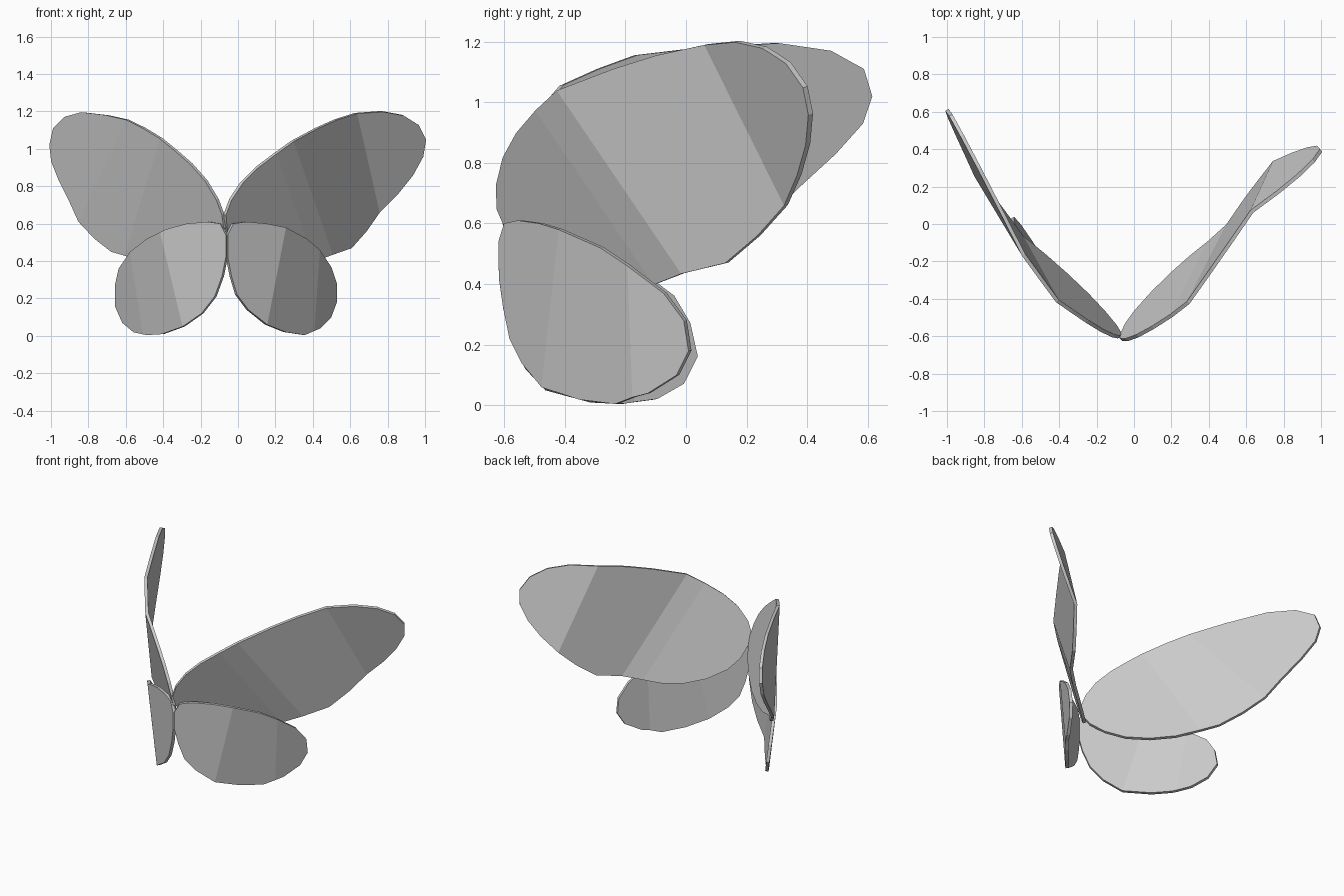
import bpy, bmesh
from mathutils import Vector

THICK = 0.02


def wing(name, outline, base, folds):
    """Flat plate drawn in (x, z), creased along fold lines and bent in y.
    base: x, z, y of the root and the slopes along x and z.
    folds: two ends of a crease, then a point beyond it and its depth y."""
    x0, z0, y0, sx, sz = base
    bends = []

    def depth(x, z):
        y = y0 + sx * (x - x0) + sz * (z - z0)
        for p, n, k in bends:
            y += k * max(0.0, (Vector((x, z)) - p).dot(n))
        return y

    bm = bmesh.new()
    bm.faces.new([bm.verts.new((x, 0, z)) for x, z in outline])
    for a, b, target, y in folds:
        a, b, t = Vector(a), Vector(b), Vector(target)
        n = Vector((b.y - a.y, a.x - b.x)).normalized()
        if (t - a).dot(n) < 0:
            n = -n
        bends.append((a, n, (y - depth(*t)) / (t - a).dot(n)))
        bmesh.ops.bisect_plane(bm, geom=bm.verts[:] + bm.edges[:] + bm.faces[:], dist=0.004,
                               plane_co=(a.x, 0, a.y), plane_no=(n.x, 0, n.y))
    for v in bm.verts:
        v.co.y = depth(v.co.x, v.co.z)
    mesh = bpy.data.meshes.new(name)
    bm.to_mesh(mesh)
    bm.free()
    obj = bpy.data.objects.new(name, mesh)
    bpy.context.collection.objects.link(obj)
    mod = obj.modifiers.new("thickness", 'SOLIDIFY')
    mod.thickness = THICK
    mod.offset = 0
    return obj


# Upper wing, right
wing("upper_wing_right",
     [(-.065, .58), (-.07, .65), (-.04, .73), (.02, .82), (.1, .9), (.2, .975), (.29, 1.04),
      (.42, 1.11), (.52, 1.155), (.63, 1.19), (.77, 1.2), (.88, 1.18), (.96, 1.13), (1, 1.05),
      (.985, .96), (.93, .86), (.85, .76), (.75, .66), (.68, .56), (.6, .47), (.5, .435),
      (.4, .40), (.3, .37), (.2, .365), (.1, .385), (.01, .435), (-.04, .5)],
     (-.07, .6, -.6, .91, -.362),
     [((.2, .975), (.4, .40), (.29, 1.04), -.42),
      ((.29, 1.04), (.5, .435), (.75, .66), .33),
      ((.63, 1.19), (.75, .66), (1, 1.03), .40)])

# Upper wing, left
wing("upper_wing_left",
     [(-.07, .58), (-.08, .65), (-.11, .73), (-.17, .83), (-.25, .92), (-.33, .99), (-.41, 1.055),
      (-.5, 1.11), (-.59, 1.155), (-.7, 1.18), (-.83, 1.195), (-.92, 1.17), (-.98, 1.11), (-1, 1.02),
      (-.99, .93), (-.95, .83), (-.89, .71), (-.845, .61), (-.76, .52), (-.67, .45), (-.6, .43),
      (-.48, .385), (-.36, .37), (-.25, .385), (-.16, .435), (-.1, .5)],
     (-.07, .6, -.6, -.914, -.268),
     [((-.41, 1.055), (-.6, .43), (-.845, .61), .26),
      ((-.59, 1.155), (-.845, .61), (-1, 1.02), .61)])

# Lower wing, right
wing("lower_wing_right",
     [(-.06, .54), (-.06, .42), (-.04, .32), (-.01, .22), (.05, .14), (.15, .06), (.25, .02),
      (.35, .005), (.43, .04), (.49, .1), (.52, .18), (.52, .28), (.49, .37), (.43, .46),
      (.36, .52), (.25, .58), (.15, .6), (.04, .61), (-.03, .6)],
     (-.06, .5, -.61, .64, -.014),
     [((.25, .58), (.15, .06), (.42, .47), -.2),
      ((.43, .46), (.4, .025), (.52, .2), .01)])

# Lower wing, left
wing("lower_wing_left",
     [(-.06, .54), (-.06, .42), (-.08, .32), (-.12, .21), (-.19, .12), (-.29, .05), (-.4, .01),
      (-.48, .005), (-.55, .02), (-.61, .07), (-.65, .16), (-.65, .27), (-.63, .36), (-.57, .45),
      (-.48, .52), (-.38, .57), (-.27, .6), (-.16, .61), (-.09, .6)],
     (-.06, .5, -.61, -.64, -.013),
     [((-.41, .555), (-.29, .05), (-.55, .46), -.19),
      ((-.57, .45), (-.5, .005), (-.65, .2), .025)])
